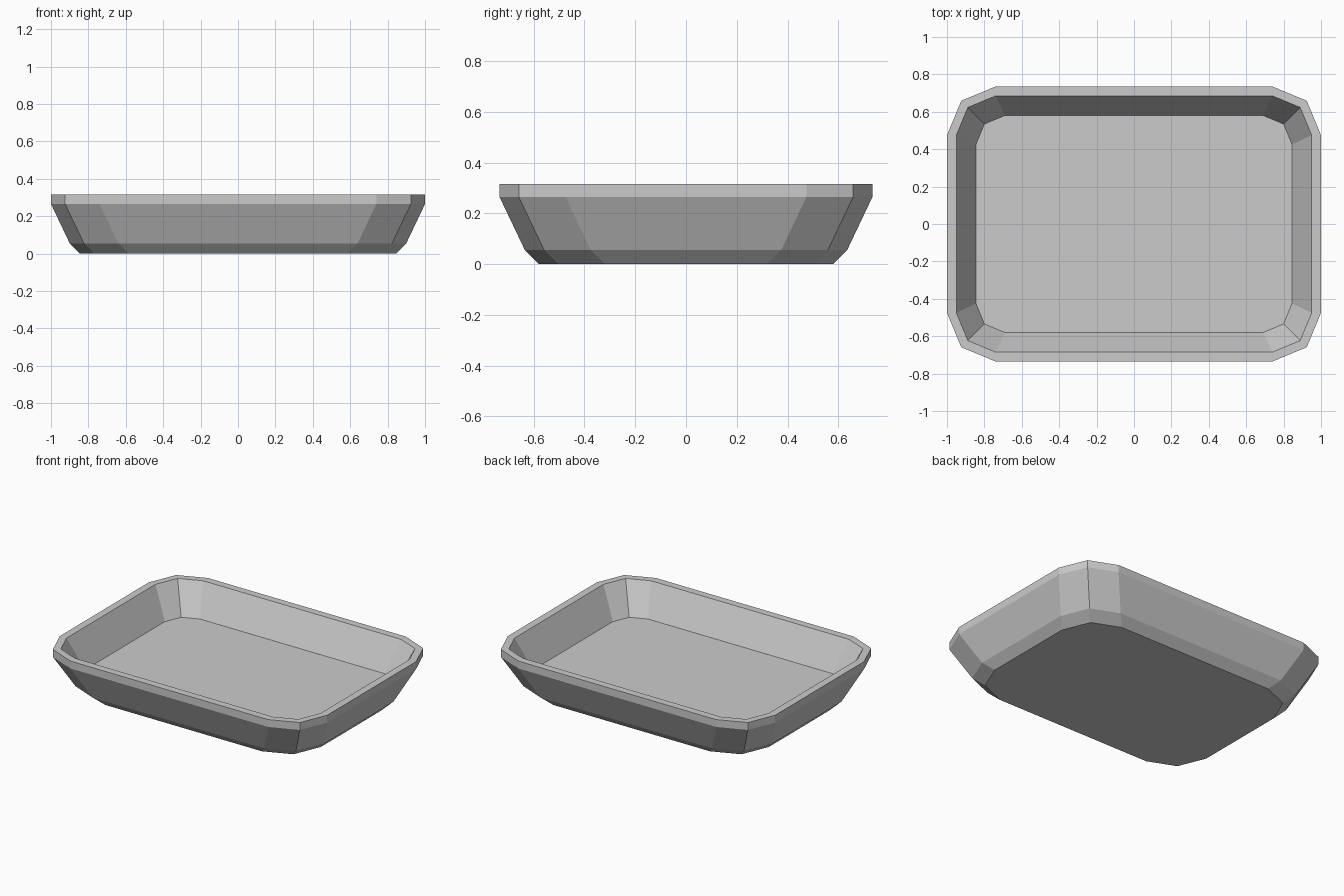
import bpy, bmesh
from math import sin, cos, pi

if "Cube" in bpy.data.objects:
    bpy.data.objects.remove(bpy.data.objects["Cube"])

# Cross-section from base to rim to inner floor: half width, half depth, corner radius, height
PROFILE = [
    (0.845, 0.58, 0.26, 0.0),     # base
    (0.90, 0.635, 0.26, 0.055),   # base chamfer
    (1.0, 0.735, 0.26, 0.265),    # flared wall
    (1.0, 0.735, 0.26, 0.315),    # rim outside
    (0.95, 0.685, 0.21, 0.315),   # rim inside
    (0.845, 0.58, 0.155, 0.11),   # inner floor
]
SEGMENTS = 2


def rounded_ring(bm, hx, hy, r, z):
    """Rectangle with segmented corners, counter-clockwise."""
    verts = []
    for i, (sx, sy) in enumerate([(1, 1), (-1, 1), (-1, -1), (1, -1)]):
        for k in range(SEGMENTS + 1):
            a = (i + k / SEGMENTS) * pi / 2
            verts.append(bm.verts.new((sx * (hx - r) + r * cos(a),
                                       sy * (hy - r) + r * sin(a), z)))
    return verts


# Tray: loft through the rings, cap base and floor
bm = bmesh.new()
rings = [rounded_ring(bm, *p) for p in PROFILE]
n = len(rings[0])
for lo, hi in zip(rings, rings[1:]):
    for i in range(n):
        j = (i + 1) % n
        bm.faces.new((lo[i], lo[j], hi[j], hi[i]))
bm.faces.new(rings[0][::-1])
bm.faces.new(rings[-1])
bmesh.ops.recalc_face_normals(bm, faces=bm.faces)

mesh = bpy.data.meshes.new("tray")
bm.to_mesh(mesh)
bm.free()
bpy.context.collection.objects.link(bpy.data.objects.new("tray", mesh))
